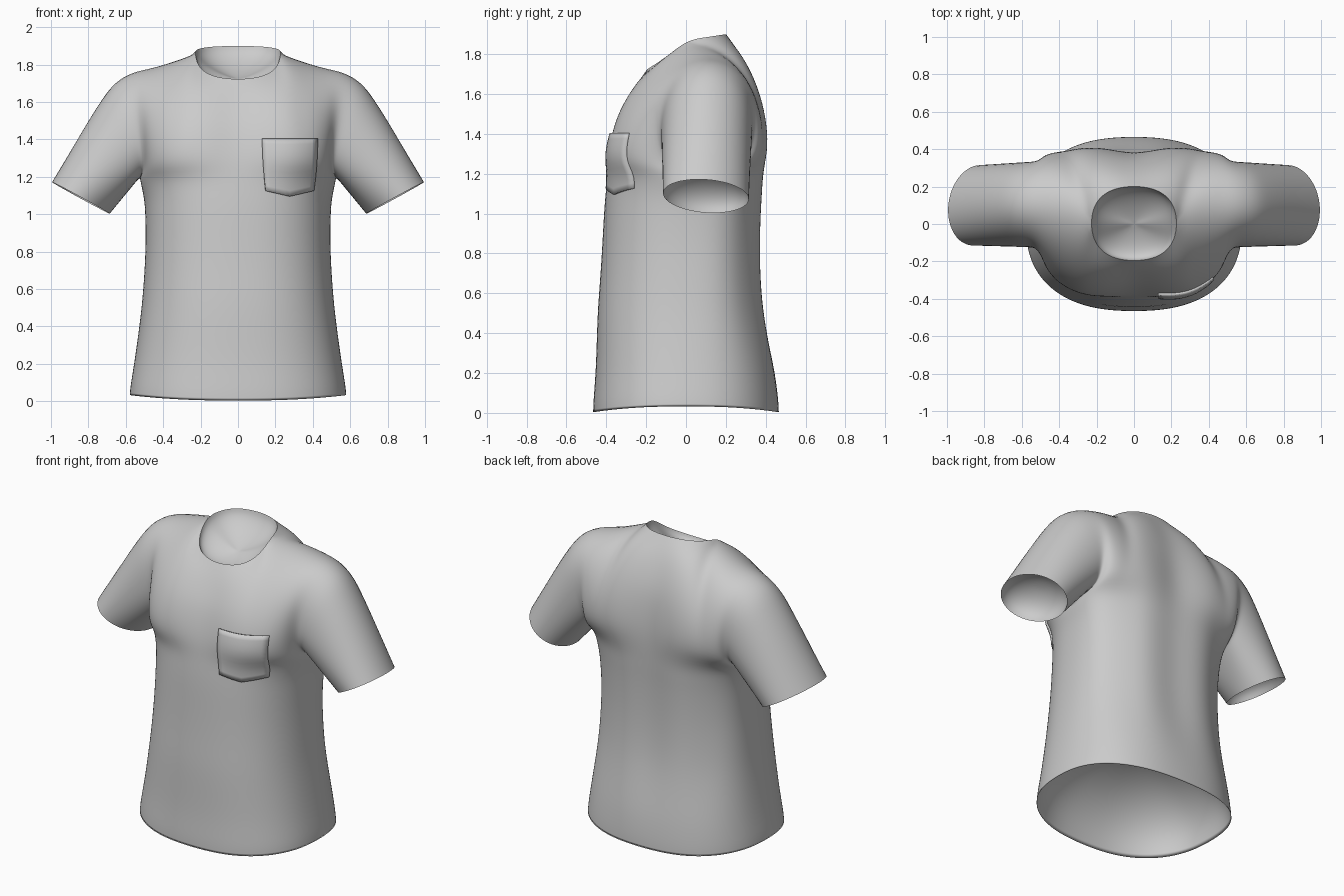
import bpy, bmesh
from math import sin, cos, pi
from mathutils import Vector
from mathutils.bvhtree import BVHTree

if "Cube" in bpy.data.objects:
    bpy.data.objects.remove(bpy.data.objects["Cube"])

M, R = 8, 6          # columns per quarter, rows above the armpit


def sample(pts, t):
    """Point at fraction t along a list of evenly spaced points."""
    f = min(max(t, 0), 1) * (len(pts) - 1)
    i = min(int(f), len(pts) - 2)
    return Vector(pts[i]).lerp(Vector(pts[i + 1]), f - i)


def grid(bm, rows, tag=0):
    """Skin a list of equally long point rows with quads."""
    vs = [[bm.verts.new(p) for p in row] for row in rows]
    for a, b in zip(vs, vs[1:]):
        for i in range(len(a) - 1):
            bm.faces.new((a[i], a[i + 1], b[i + 1], b[i])).material_index = tag


def dish(bm, rim, centre, axis):
    """Close an opening with a rounded hollow; tagged so its rim can be creased."""
    rows = []
    for k in range(7):
        a = pi / 2 * k / 6
        s = cos(a) if k < 6 else 0
        rows.append([centre + (p - centre) * s + axis * sin(a) for p in rim])
    grid(bm, rows, 1)


def finish(bm, name):
    bmesh.ops.remove_doubles(bm, verts=bm.verts, dist=0.0005)
    bmesh.ops.recalc_face_normals(bm, faces=bm.faces)
    crease = bm.edges.layers.float.new("crease_edge")
    for f in bm.faces:
        f.smooth = True
    for e in bm.edges:
        if len({f.material_index for f in e.link_faces}) == 2:
            e[crease] = 1.0
            e.smooth = e.verts[0].co.z < 0.1      # hem stays soft
    for f in bm.faces:
        f.material_index = 0
    me = bpy.data.meshes.new(name)
    bm.to_mesh(me)
    bm.free()
    ob = bpy.data.objects.new(name, me)
    bpy.context.collection.objects.link(ob)
    return ob


def quarter(hx, yc, ye, z, rise=0.0):
    """Rounded quarter section from the centre line to the side."""
    out = []
    for i in range(M + 1):
        a = pi / 2 * i / M
        s, c = sin(a), cos(a) if i < M else 0.0
        out.append(Vector((hx * s ** 0.83, yc + (ye - yc) * c ** 0.83, z + rise * s * s)))
    return out


# Torso rings: half width, side y, front y, back y, z, rise at the side
RINGS = [(0.582, 0.0, -0.468, 0.468, 0.003, 0.03),
         (0.578, 0.0, -0.467, 0.466, 0.06, 0.02), (0.558, 0.01, -0.455, 0.45, 0.2, 0),
         (0.535, 0.02, -0.45, 0.418, 0.36, 0), (0.515, 0.03, -0.445, 0.39, 0.52, 0),
         (0.503, 0.04, -0.432, 0.377, 0.68, 0), (0.495, 0.05, -0.422, 0.374, 0.84, 0),
         (0.497, 0.07, -0.414, 0.378, 1.0, 0), (0.505, 0.09, -0.406, 0.384, 1.1, 0),
         (0.53, 0.10, -0.396, 0.388, 1.19, 0)]

# Upper panels: centre line and armhole line, bottom to top
CENTRE = {-1: [(0, -.396, 1.19), (0, -.375, 1.33), (0, -.325, 1.49), (0, -.26, 1.62), (0, -.2, 1.72)],
          1: [(0, .388, 1.19), (0, .384, 1.4), (0, .35, 1.6), (0, .29, 1.77), (0, .205, 1.9)]}
ARMHOLE = {-1: [(.53, .1, 1.19), (.5, -.06, 1.23), (.505, -.125, 1.34), (.52, -.13, 1.48),
                (.54, -.1, 1.61), (.555, -.02, 1.725), (.565, .1, 1.775)],
           1: [(.53, .1, 1.19), (.5, .27, 1.23), (.505, .33, 1.36), (.52, .34, 1.5),
               (.54, .315, 1.63), (.555, .235, 1.735), (.565, .1, 1.775)]}
SHOULDER = [(.232, .005, 1.87), (.33, .05, 1.832), (.44, .085, 1.797), (.565, .1, 1.775)]
NECK_Z = [1.72, 1.785, 1.867, 1.885, 1.9]


def top_row(side):
    row = []
    for i in range(M + 1):
        t = i / M
        if t < 0.5:
            a = pi * t
            y = 0.005 + side * (0.205 if side < 0 else 0.2) * cos(a) ** 0.85
            z = sample([(h, 0, 0) for h in NECK_Z], (y + .2) / .405).x
            row.append(Vector((0.232 * sin(a) ** 0.85, y, z)))
        else:
            row.append(sample(SHOULDER, 2 * t - 1))
    return row


def panel(side, bottom):
    """Patch between the armpit ring, centre line, armhole and neck/shoulder."""
    top, rows = top_row(side), []
    for r in range(R + 1):
        v = r / R
        c, e = sample(CENTRE[side], v), sample(ARMHOLE[side], v)
        row = []
        for i in range(M + 1):
            t = i / M
            low = bottom[i] - bottom[0].lerp(bottom[M], t)
            high = top[i] - top[0].lerp(top[M], t)
            puff = Vector((0, 0, 0.025 * sin(pi * v ** 3) * sin(pi * t))) if side > 0 else Vector()
            row.append(c.lerp(e, t) + low * (1 - v ** 1.7) + high * v ** 2 + puff)
        rows.append(row)
    return rows


# Shirt body, right half, with sleeve
bm = bmesh.new()
fronts = [quarter(h, yc, yf, z, k) for h, yc, yf, yb, z, k in RINGS]
backs = [quarter(h, yc, yb, z, k) for h, yc, yf, yb, z, k in RINGS]
grid(bm, [f + b[-2::-1] for f, b in zip(fronts, backs)])
front, back = panel(-1, fronts[-1]), panel(1, backs[-1])
grid(bm, front)
grid(bm, [row[::-1] for row in back])

# Soft vertical folds down the back
for v in bm.verts:
    x, y, z = v.co
    if y > 0.15 and abs(x) < 0.46 and 0.15 < z < 1.6:
        fade = min(1, (z - 0.15) / 0.4, (1.6 - z) / 0.4) * (1 - (x / 0.46) ** 2)
        v.co.y -= 0.015 * fade * cos(2 * pi * x / 0.42)

# Sleeve from armhole loop to slanted cuff
loop = [row[M] for row in front] + [row[M] for row in back[-2::-1]]
rows = []
for f in (0, 0.14, 0.3, 0.48, 0.66, 0.84, 1):
    ring = []
    for i, p in enumerate(loop):
        th = pi * i / R
        s, c = sin(th), cos(th)
        cuff = Vector((0.84 - 0.16 * c + 0.02 * s, 0.1 - 0.225 * s, 1.087 - 0.087 * c + 0.015 * s))
        q = p.lerp(cuff, f)
        bulge = max(0, -c) * sin(pi * f ** 0.45) * 0.04
        q += Vector((bulge, 0, bulge * 0.8))
        ring.append(q)
    rows.append(ring)
grid(bm, rows)

# Hollows closing the cuff, hem and neck openings
dish(bm, rows[-1], Vector((0.84, 0.1, 1.087)), Vector((-0.06, 0, 0.11)))
dish(bm, fronts[0] + backs[0][-2::-1], Vector((0, 0, 0.02)), Vector((0, 0, 0.4)))
dish(bm, front[-1][:M // 2 + 1] + back[-1][M // 2 - 1::-1], Vector((0, 0, 1.82)), Vector((0, 0, -0.1)))

shirt = finish(bm, "shirt_body")
mir = shirt.modifiers.new("Mirror", 'MIRROR')
mir.use_clip = True
mir.merge_threshold = 0.001
sub = shirt.modifiers.new("Smooth", 'SUBSURF')
sub.levels = sub.render_levels = 2

# Chest pocket laid on the front of the shirt
bpy.context.view_layer.update()
tree = BVHTree.FromObject(shirt, bpy.context.evaluated_depsgraph_get())
bm = bmesh.new()
rows = []
for j in range(11):
    q, row = j / 10, []
    for i in range(11):
        s = i / 5 - 1
        x = 0.278 + s * (0.149 - 0.02 * q * q)
        z = 1.405 - q * (0.28 + 0.03 * (1 - abs(s)))
        hit = tree.ray_cast(Vector((x, -2, z)), Vector((0, 1, 0)))
        row.append(hit[0] - Vector((0, 0.014 + 0.008 * (1 - s * s) * sin(pi * q), 0)))
    rows.append(row)
grid(bm, rows)
pocket = finish(bm, "chest_pocket")
if pocket.data.polygons[0].normal.y > 0:
    pocket.data.flip_normals()
sol = pocket.modifiers.new("Thickness", 'SOLIDIFY')
sol.thickness = 0.016
sol.offset = -1
bpy.context.view_layer.objects.active = pocket
pocket.select_set(True)
bpy.ops.object.shade_smooth_by_angle(angle=0.7)
